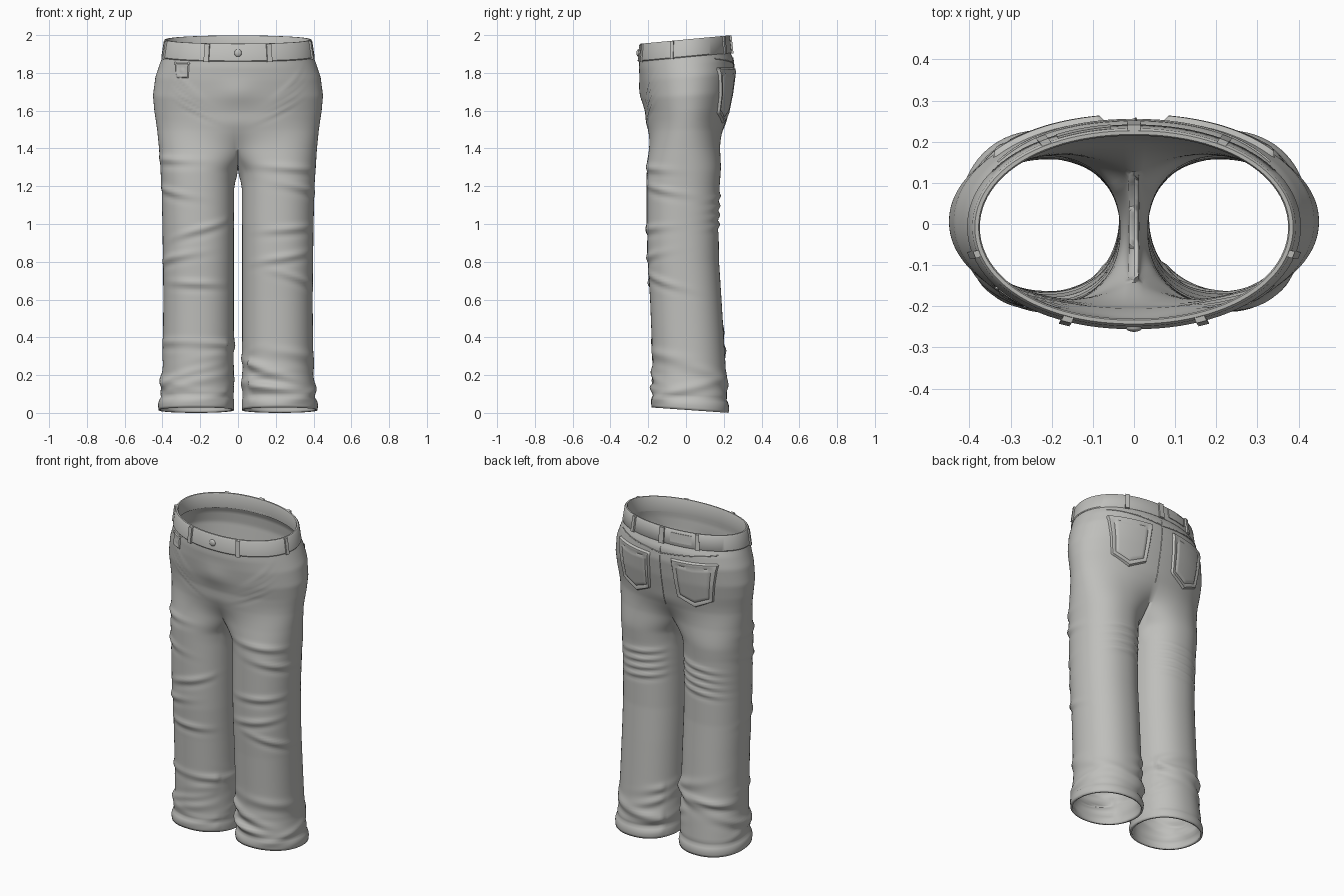
import bpy, bmesh, math, random
from math import sin, cos, radians, exp, pi
from mathutils import Vector
from mathutils.bvhtree import BVHTree

cube = bpy.data.objects.get("Cube")
if cube:
    bpy.data.objects.remove(cube)
random.seed(4)

denim = bpy.data.materials.new("grey_cloth")
denim.use_nodes = True
GREY = (0.52, 0.52, 0.50, 1)
denim.diffuse_color = GREY
denim.node_tree.nodes["Principled BSDF"].inputs["Base Color"].default_value = GREY

# Silhouette: height, outer x, front y, back y
SHAPE = [(0, .42, -.18, .225), (.08, .415, -.18, .22), (.2, .40, -.175, .212), (.4, .397, -.182, .2),
         (.6, .395, -.19, .188), (.8, .397, -.203, .175), (1, .4, -.208, .172), (1.2, .405, -.208, .178),
         (1.4, .418, -.208, .193), (1.5, .428, -.21, .205), (1.6, .443, -.216, .225), (1.68, .45, -.23, .242),
         (1.78, .437, -.243, .256), (1.85, .413, -.249, .25), (1.9, .395, -.247, .23)]
CROTCH, SEAM = 1.40, 150
OUTER, INNER = 60, 22


def smooth(lo, hi, v):
    t = min(1, max(0, (v - lo) / (hi - lo)))
    return t * t * (3 - 2 * t)


def shape(z):
    for a, b in zip(SHAPE, SHAPE[1:]):
        if z <= b[0]:
            t = (z - a[0]) / (b[0] - a[0])
            return [p + (q - p) * t for p, q in zip(a[1:], b[1:])]
    return SHAPE[-1][1:]


def tilt(z):
    return .094 * smooth(1.4, 1.9, z) - .07 * (1 - smooth(0, .5, z))


def power(v, e):
    return math.copysign(abs(v) ** e, v)


# Cloth folds: angle round the leg, height, slope, angular reach, width, depth
def make_folds():
    folds = []
    for z in (1.0, 1.05, 1.1, 1.15):
        folds.append((95, z, .0004, 38, .014, .009))
    for _ in range(13):
        folds.append((random.uniform(-180, 180), random.uniform(.1, .38), random.uniform(-.0012, .0012),
                      random.uniform(35, 65), random.uniform(.014, .028), random.uniform(.006, .014)))
    for z in (.68, .8, .95, 1.2, 1.32):
        folds.append((random.uniform(-95, -30), z + random.uniform(-.03, .03), random.uniform(-.001, .001),
                      40, .018, .009))
    for k in range(4):
        folds.append((-105 + 4 * k, 1.6 + .045 * k, .0022 + .0004 * k, 22, .011, .006))
    return folds


def fold_depth(folds, a, z):
    d = 0
    for a0, z0, slope, reach, width, amp in folds:
        da = (a - a0 + 180) % 360 - 180
        if abs(da) < 3 * reach:
            d += amp * (exp(-((z - z0 - slope * da) / width) ** 2)
                        - .45 * exp(-((z - z0 + 2 * width - slope * da) / width) ** 2)) * exp(-(da / reach) ** 2)
    # Turned hem with a stitched groove above it
    return d + .006 * exp(-((z - .045) / .025) ** 2) - .006 * exp(-((z - .085) / .01) ** 2)


def leg_point(a, z, xi):
    xo, yf, yb = shape(z)
    xc, rx, yc, ry = (xo + xi) / 2, (xo - xi) / 2, (yf + yb) / 2, (yb - yf) / 2
    c, s = cos(radians(a)), sin(radians(a))
    leg = Vector((xc + rx * power(c, .92), yc + ry * power(s, .92)))
    if abs(a) <= SEAM:
        t = radians(a * 90 / SEAM)
        hip = Vector((xo * power(cos(t), .93), yc + ry * power(sin(t), .97)))
    else:
        hip = Vector((0, yc + ry * s / sin(radians(SEAM))))
    return leg.lerp(hip, smooth(1.27, 1.56, z))


def body_point(a, z, side, folds):
    xi = .022 * smooth(CROTCH, 1.2, z) if z < CROTCH else 0
    p = leg_point(a, z, xi)
    xo = shape(z)[0]
    # Close the halves together from the crotch upward
    close, xs = smooth(1.27, CROTCH, z), leg_point(SEAM, z, xi).x
    if abs(a) > SEAM:
        p.x *= 1 - close
    else:
        p.x -= xs * close * (xo - p.x) / (xo - xs)
    fade = min(1, p.x / .08) if z > 1.1 else 1
    fade *= .35 if abs(a) > 140 else 1
    d = fold_depth(folds, a, z) * fade
    x, y = p.x + d * cos(radians(a)) * (z < CROTCH or p.x > .1), p.y + d * sin(radians(a))
    if a < 0 and z > 1.4:
        y -= .012 * exp(-(x / .1) ** 2 - ((z - 1.71) / .07) ** 2)
    if abs(a) > SEAM:
        z -= .065 * cos(radians((180 - abs(a)) * 90 / (180 - SEAM))) * smooth(.9, CROTCH, z)
    return Vector((side * x, y, z + tilt(z) * y))


def finish(name, bm, angle=40):
    me = bpy.data.meshes.new(name)
    bm.to_mesh(me)
    ob = bpy.data.objects.new(name, me)
    bpy.context.collection.objects.link(ob)
    me.materials.append(denim)
    bpy.ops.object.select_all(action='DESELECT')
    ob.select_set(True)
    bpy.context.view_layer.objects.active = ob
    bpy.ops.object.shade_smooth_by_angle(angle=radians(angle))
    return ob


# Trouser body: each half is a stack of rings, open on the inside above the crotch
bm = bmesh.new()
angles = [-SEAM + 2 * SEAM * i / OUTER for i in range(OUTER + 1)]
step = 2 * (180 - SEAM) / INNER
angles += [((SEAM + step * i + 180) % 360) - 180 for i in range(1, INNER)]
levels = [.016 + (CROTCH - .016) * i / 105 for i in range(106)]
levels += [CROTCH + (1.9 - CROTCH) * i / 40 for i in range(1, 41)]
for side in (1, -1):
    folds, below = make_folds(), None
    for z in levels:
        ring = [bm.verts.new(body_point(a, z, side, folds))
                for a in (angles if z <= CROTCH + 1e-6 else angles[:OUTER + 1])]
        if below:
            for i in range(len(angles) if len(ring) == len(angles) else OUTER):
                j = (i + 1) % len(angles)
                quad = [below[i], below[j], ring[j], ring[i]]
                bm.faces.new(quad if side > 0 else quad[::-1])
        below = ring
bmesh.ops.remove_doubles(bm, verts=bm.verts, dist=.0008)
bmesh.ops.smooth_vert(bm, verts=[v for v in bm.verts if 1.25 < v.co.z < 1.5 and abs(v.co.x) < .12], factor=.5)
bm.normal_update()
tree = BVHTree.FromBMesh(bm)
body = finish("trouser_body", bm, 60)
bm.free()
mod = body.modifiers.new("cloth_thickness", 'SOLIDIFY')
mod.thickness, mod.offset = .012, -1


def on_cloth(x, z, back, lift):
    s = 1 if back else -1
    hit, normal = tree.ray_cast(Vector((x, s, z)), Vector((0, -s, 0)))[:2]
    if normal.y * s < 0:
        normal = -normal
    return hit + normal * lift


# Patches laid on the cloth; the rim tucks into the surface
def patch(name, left, right, top, floor, back, lift, n=24):
    bm = bmesh.new()
    rows = []
    for j in range(n + 1):
        v = j / n
        row = []
        for i in range(n + 1):
            u = i / n
            x0, x1 = left[0] + (left[1] - left[0]) * v, right[0] + (right[1] - right[0]) * v
            rim = min(i, j, n - i, n - j)
            h = (-.003, lift, lift, lift * .55)[rim] if rim < 4 else lift
            row.append(bm.verts.new(on_cloth(x0 + (x1 - x0) * u, top + (floor(u) - top) * v, back, h)))
        rows.append(row)
    for a, b in zip(rows, rows[1:]):
        for i in range(n):
            bm.faces.new((a[i], a[i + 1], b[i + 1], b[i]))
    bmesh.ops.recalc_face_normals(bm, faces=bm.faces)
    if sum(f.normal.y for f in bm.faces) * (1 if back else -1) < 0:
        bmesh.ops.reverse_faces(bm, faces=bm.faces)
    finish(name, bm)
    bm.free()


for side, label in ((1, "left"), (-1, "right")):
    patch(label + "_back_pocket", (side * .07, side * .09), (side * .345, side * .31), 1.83,
          lambda u: 1.585 - .055 * (1 - abs(2 * u - 1)), True, .012)
patch("coin_pocket", (-.335, -.33), (-.255, -.26), 1.855, lambda u: 1.77, False, .005, 10)


# Raised seams
def seam(name, points, back):
    cu = bpy.data.curves.new(name, 'CURVE')
    cu.dimensions, cu.bevel_depth, cu.bevel_resolution = '3D', .003, 1
    sp = cu.splines.new('POLY')
    sp.points.add(24)
    (x0, z0), (x1, z1) = points
    for i, p in enumerate(sp.points):
        p.co = (*on_cloth(x0 + (x1 - x0) * i / 24, z0 + (z1 - z0) * i / 24, back, .0005), 1)
    ob = bpy.data.objects.new(name, cu)
    bpy.context.collection.objects.link(ob)
    cu.materials.append(denim)


for side, label in ((1, "left"), (-1, "right")):
    seam(label + "_yoke_seam", ((0, 1.845), (side * .33, 1.875)), True)
seam("back_seam", ((.004, 1.88), (.004, 1.5)), True)


# Waistband: a tilted oval ring swept from a small cross-section
def band_point(t, z, inset):
    k = (z - 1.885) / .09
    xo, yf, yb = .406 - .014 * k - inset, -.256 + .008 * k + inset, .242 - .01 * k - inset
    y = (yf + yb) / 2 + (yb - yf) / 2 * power(sin(t), .97)
    return Vector((xo * power(cos(t), .95), y, z + .094 * y))


bm = bmesh.new()
section = [(.004, 1.883), (0, 1.888), (0, 1.97), (.005, 1.977), (.014, 1.977), (.018, 1.972), (.022, 1.883)]
rings = [[bm.verts.new(band_point(2 * pi * i / 96, z, d)) for i in range(96)] for d, z in section]
for a, b in zip(rings, rings[1:] + rings[:1]):
    for i in range(96):
        bm.faces.new((a[i], a[(i + 1) % 96], b[(i + 1) % 96], b[i]))
bmesh.ops.recalc_face_normals(bm, faces=bm.faces)
finish("waistband", bm)
bm.free()


# Strips that follow the band: belt loops and the back label
def strip(name, t0, half, low, high, lift):
    bm = bmesh.new()
    ts = [t0 + half * (i / 4 - 1) for i in range(9)]
    grid = [[bm.verts.new(band_point(t, z, d)) for d, z in
             ((.006, low), (-lift, low), (-lift, high), (.006, high))] for t in ts]
    for a, b in zip(grid, grid[1:]):
        for i in range(4):
            bm.faces.new((a[i], a[(i + 1) % 4], b[(i + 1) % 4], b[i]))
    bm.faces.new(grid[0])
    bm.faces.new(grid[-1])
    bmesh.ops.recalc_face_normals(bm, faces=bm.faces)
    finish(name, bm, 30)
    bm.free()


for i, deg in enumerate((-113, -67, -165, -15, 90, 58, 122)):
    strip("belt_loop_%d" % (i + 1), radians(deg), .034, 1.88, 1.976, .009)
strip("back_label", radians(107), .17, 1.905, 1.96, .004)


# Button and rivets
def stud(name, at, radius):
    bm = bmesh.new()
    bmesh.ops.create_uvsphere(bm, u_segments=20, v_segments=10, radius=radius)
    for v in bm.verts:
        v.co = Vector((v.co.x, v.co.y * .5, v.co.z)) + at
    finish(name, bm)
    bm.free()


stud("waist_button", band_point(-pi / 2, 1.929, 0), .02)
for x in (-.33, -.26):
    stud("pocket_rivet", on_cloth(x, 1.85, False, .004), .007)
